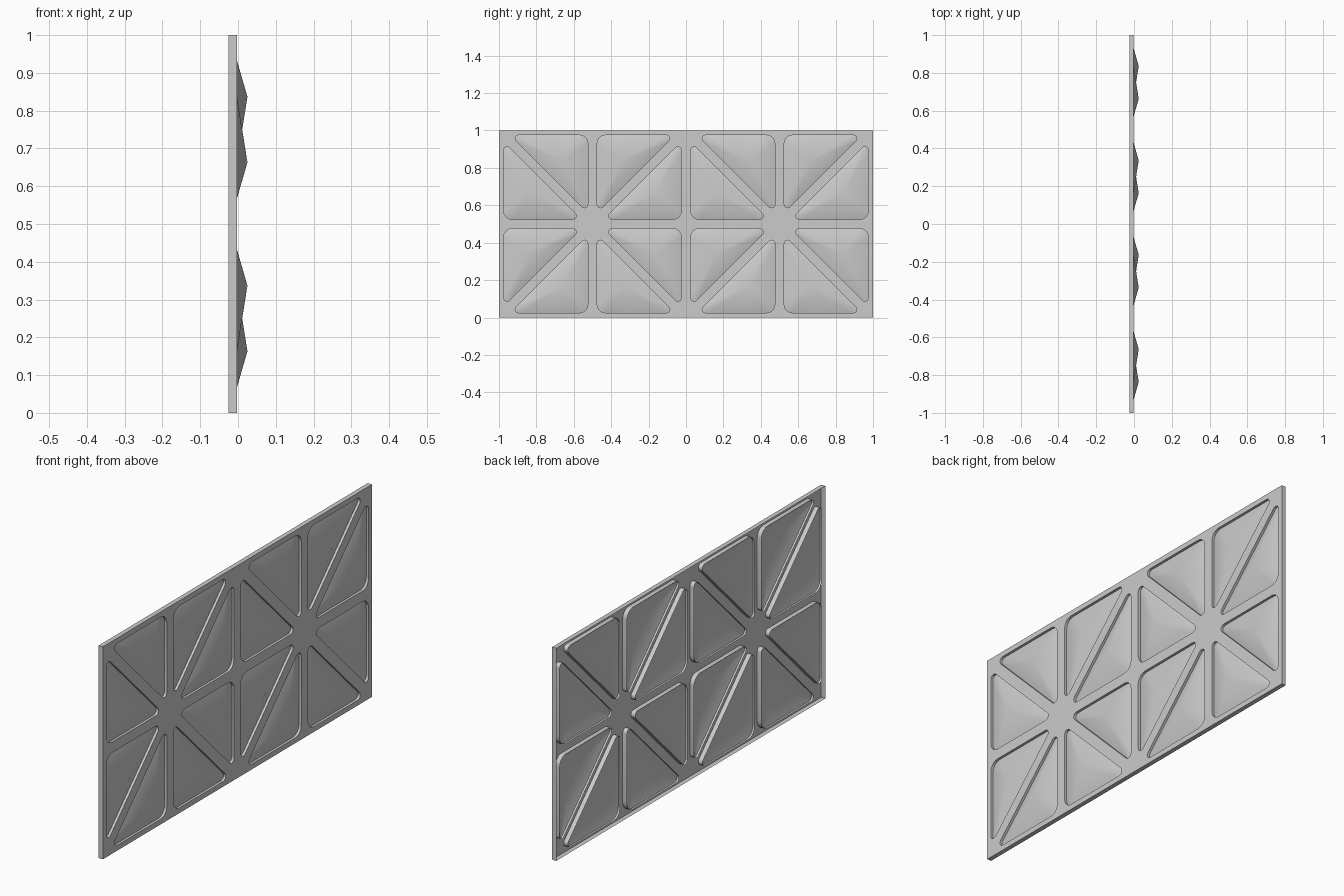
import bpy, bmesh, math
from mathutils import Vector

if "Cube" in bpy.data.objects:
    bpy.data.objects.remove(bpy.data.objects["Cube"])

BACK, FRONT, BASE, PEAK = -0.025, -0.003, -0.015, 0.025
CELL, INSET, ROUND, SEG = 0.5, 0.025, 0.045, 6


def rounded_triangle(tri):
    """Inset a triangle evenly, round its corners; returns outline and centroid."""
    a, b, c = tri
    la, lb, lc = (b - c).length, (c - a).length, (a - b).length
    centre = (a * la + b * lb + c * lc) / (la + lb + lc)
    inradius = CELL * CELL / (la + lb + lc)
    pts = [centre + (p - centre) * (1 - INSET / inradius) for p in tri]
    out = []
    for i, p in enumerate(pts):
        u = (pts[i - 1] - p).normalized()
        v = (pts[(i + 1) % 3] - p).normalized()
        half = u.angle(v) / 2
        mid = p + (u + v).normalized() * (ROUND / math.cos(half))
        s, e = p + u * ROUND - mid, p + v * ROUND - mid
        ang = s.angle(e)
        for k in range(SEG + 1):
            t = k / SEG
            out.append(mid + (s * math.sin((1 - t) * ang) + e * math.sin(t * ang)) / math.sin(ang))
    return out, sum(pts, Vector((0, 0))) / 3


def finish(bm, name, angle):
    mesh = bpy.data.meshes.new(name)
    bm.to_mesh(mesh)
    bm.free()
    obj = bpy.data.objects.new(name, mesh)
    bpy.context.collection.objects.link(obj)
    bpy.ops.object.select_all(action='DESELECT')
    obj.select_set(True)
    bpy.context.view_layer.objects.active = obj
    bpy.ops.object.shade_smooth_by_angle(angle=math.radians(angle))


# Triangle layout: diagonals of the 4 x 2 cells meet in two stars
tiles = []
for col in range(4):
    for row in range(2):
        y, z = -1 + col * CELL, row * CELL
        p00, p10 = Vector((y, z)), Vector((y + CELL, z))
        p11, p01 = Vector((y + CELL, z + CELL)), Vector((y, z + CELL))
        if (col + row) % 2 == 0:
            pair = [(p00, p10, p11), (p00, p11, p01)]
        else:
            pair = [(p00, p10, p01), (p10, p11, p01)]
        tiles += [rounded_triangle(t) for t in pair]

# Frame: front sheet with triangular openings, walls running back, open behind
bm = bmesh.new()
border = [Vector(p) for p in ((-1, 0), (-1, 1), (1, 1), (1, 0))]
edges, walls = [], []
for loop in [border] + [t[0] for t in tiles]:
    f = [bm.verts.new((FRONT, p.x, p.y)) for p in loop]
    b = [bm.verts.new((BACK, p.x, p.y)) for p in loop]
    for i in range(len(f)):
        edges.append(bm.edges.new((f[i - 1], f[i])))
        walls.append((f[i - 1], f[i], b[i], b[i - 1]))
bmesh.ops.triangle_fill(bm, edges=edges, use_beauty=True, normal=(1, 0, 0))
for w in walls:
    bm.faces.new(w)
bmesh.ops.recalc_face_normals(bm, faces=bm.faces[:])
if sum(f.normal.x * f.calc_area() for f in bm.faces) < 0:
    bmesh.ops.reverse_faces(bm, faces=bm.faces[:])
finish(bm, "panel_frame", 35)

# Shallow pyramids rising out of each opening
for n, (loop, centroid) in enumerate(tiles):
    bm = bmesh.new()
    apex = bm.verts.new((PEAK, centroid.x, centroid.y))
    ring = [bm.verts.new((BASE, p.x, p.y)) for p in loop]
    for i in range(len(ring)):
        bm.faces.new((ring[i - 1], ring[i], apex))
    finish(bm, f"pyramid_tile_{n + 1}", 10)
